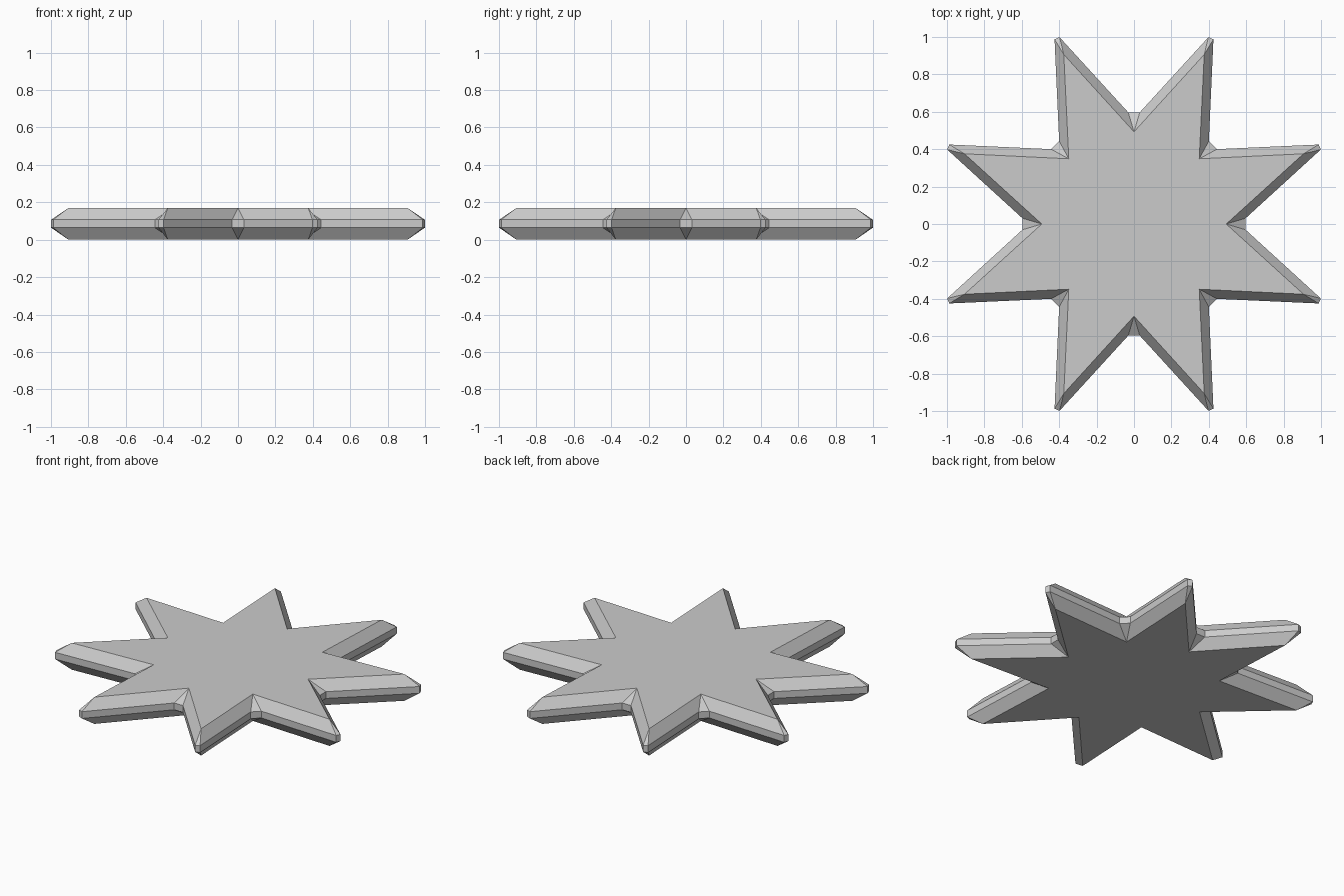
import bpy, bmesh
from math import cos, sin, radians, atan2, hypot

if "Cube" in bpy.data.objects:
    bpy.data.objects.remove(bpy.data.objects["Cube"])

HEIGHT, BAND_LOW, BAND_HIGH = 0.17, 0.064, 0.107
NOTCH_CAP, TIP_CAP = 0.493, 0.981      # corner radii of the flat caps
NOTCH_MID, TIP_MID = (0.597, 0.031), (1.075, 0.0145)  # distance, half width of cut corners

bm = bmesh.new()


def cap_ring(z):
    return [bm.verts.new((r * cos(radians(22.5 * i)), r * sin(radians(22.5 * i)), z))
            for i in range(16) for r in [TIP_CAP if i % 2 else NOTCH_CAP]]


def band_ring(z):
    ring = []
    for i in range(16):
        d, w = TIP_MID if i % 2 else NOTCH_MID
        for side in (-1, 1):
            r, a = hypot(d, w), radians(22.5 * i) + side * atan2(w, d)
            ring.append(bm.verts.new((r * cos(a), r * sin(a), z)))
    return ring


bottom, low, high, top = cap_ring(0), band_ring(BAND_LOW), band_ring(BAND_HIGH), cap_ring(HEIGHT)

# Flat caps
bm.faces.new(top)
bm.faces.new(bottom[::-1])

# Upright band around the rim
for i in range(32):
    j = (i + 1) % 32
    bm.faces.new((low[i], low[j], high[j], high[i]))

# Slopes along the arms and triangles at each corner
for cap, band in ((top, high), (bottom, low)):
    for i in range(16):
        j = (i + 1) % 16
        bm.faces.new((band[2 * i], band[2 * i + 1], cap[i]))
        bm.faces.new((band[2 * i + 1], band[2 * j], cap[j], cap[i]))

bmesh.ops.recalc_face_normals(bm, faces=bm.faces)
mesh = bpy.data.meshes.new("eight_point_star")
bm.to_mesh(mesh)
bm.free()
star = bpy.data.objects.new("eight_point_star", mesh)
bpy.context.collection.objects.link(star)
